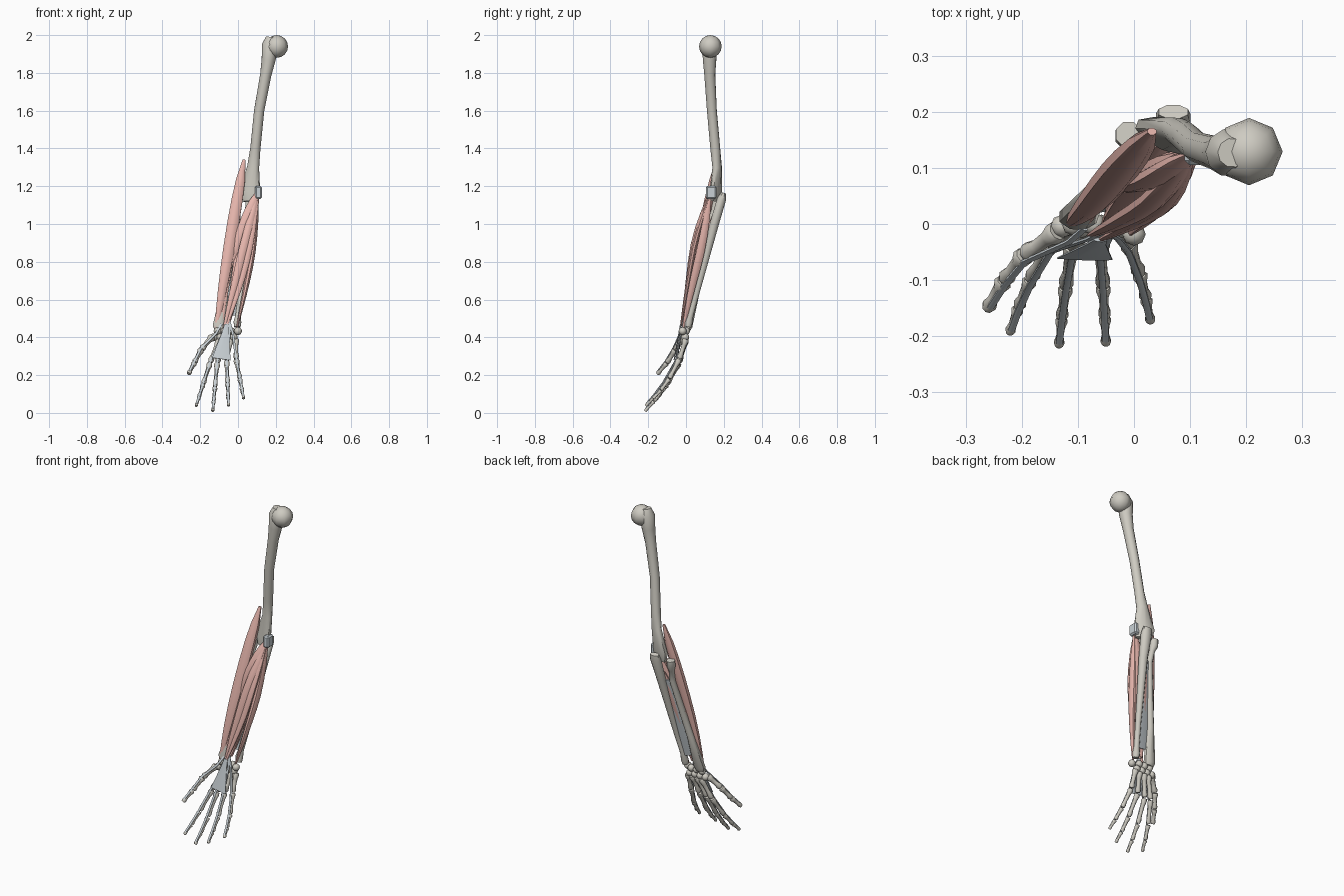
import bpy, bmesh, math
from mathutils import Vector, Matrix

if "Cube" in bpy.data.objects:
    bpy.data.objects.remove(bpy.data.objects["Cube"])


def material(name, rgb):
    m = bpy.data.materials.new(name)
    m.diffuse_color = (*rgb, 1)
    m.use_nodes = True
    m.node_tree.nodes["Principled BSDF"].inputs["Base Color"].default_value = m.diffuse_color
    return m


BONE = material("bone", (0.62, 0.60, 0.54))
MUSCLE = material("muscle", (0.80, 0.47, 0.42))
TENDON = material("tendon", (0.58, 0.63, 0.66))


def finish(name, bm, mat, angle=50):
    bmesh.ops.recalc_face_normals(bm, faces=bm.faces)
    me = bpy.data.meshes.new(name)
    bm.to_mesh(me)
    bm.free()
    me.materials.append(mat)
    me.shade_smooth()
    me.set_sharp_from_angle(angle=math.radians(angle))
    ob = bpy.data.objects.new(name, me)
    bpy.context.collection.objects.link(ob)


def loft(name, stations, mat, wide=(1, 0, 0), sides=8):
    """Elliptical rings; station = x, y, z, half width, half thickness."""
    bm = bmesh.new()
    pts = [Vector(s[:3]) for s in stations]
    last = len(pts) - 1
    rings = []
    for i, s in enumerate(stations):
        t = (pts[min(i + 1, last)] - pts[max(i - 1, 0)]).normalized()
        w = Vector(wide)
        w = (w - t * w.dot(t)).normalized()
        d = t.cross(w)
        angles = [2 * math.pi * (k + .5) / sides for k in range(sides)]
        rings.append([bm.verts.new(pts[i] + w * s[3] * math.cos(a) + d * s[-1] * math.sin(a))
                      for a in angles])
    for a, b in zip(rings, rings[1:]):
        for k in range(sides):
            j = (k + 1) % sides
            bm.faces.new((a[k], a[j], b[j], b[k]))
    bm.faces.new(rings[0])
    bm.faces.new(rings[-1])
    finish(name, bm, mat)


def curve_at(pts, t):
    """Point on a smooth curve through pts."""
    p = [Vector(q) for q in pts]
    p = [2 * p[0] - p[1]] + p + [2 * p[-1] - p[-2]]
    f = t * (len(pts) - 1)
    i = min(int(f), len(pts) - 2)
    f -= i
    a, b, c, d = p[i:i + 4]
    return .5 * (2 * b + (c - a) * f + (2 * a - 5 * b + 4 * c - d) * f ** 2
                 + (3 * b - a - 3 * c + d) * f ** 3)


def muscle(name, w, h, *pts):
    """Spindle belly tapering to a tendon at each end."""
    n = 8
    rings = []
    for i in range(n + 1):
        t = i / n
        k = .25 + .75 * max(0, math.sin(math.pi * t ** .75)) ** .8
        rings.append((*curve_at(pts, t), w * k, h * k))
    loft(name, rings, MUSCLE)


def ball(name, loc, r):
    bm = bmesh.new()
    bmesh.ops.create_uvsphere(bm, u_segments=8, v_segments=8, radius=r,
                              matrix=Matrix.Translation(loc))
    finish(name, bm, BONE, 60)


def small_bone(name, a, b, r):
    """Short hand bone with flared ends."""
    prof = [(.02, .8), (.1, 1), (.3, .7), (.65, .6), (.86, .85), (.97, .65)]
    loft(name, [(*a.lerp(b, t), r * k) for t, k in prof], BONE)


# Upper arm bone
loft("humerus", [
    (.175, .127, 1.99, .026), (.17, .127, 1.95, .043), (.162, .125, 1.87, .037),
    (.147, .126, 1.79, .03), (.112, .137, 1.6, .027), (.092, .155, 1.4, .027),
    (.08, .165, 1.3, .033, .024), (.06, .157, 1.17, .062, .027), (.06, .152, 1.12, .045, .02),
], BONE, (.93, -.35, 0), 10)
ball("humerus_head", (.205, .129, 1.94), .06)

# Forearm bones
loft("ulna", [
    (.07, .2, 1.165, .028, .014), (.07, .188, 1.13, .033, .026), (.06, .15, 1, .026),
    (.02, .06, .65, .017), (.002, .025, .52, .016), (-.003, .015, .48, .022),
    (-.003, .01, .455, .018)], BONE)
loft("radius", [
    (-.01, .16, 1.135, .024), (-.01, .156, 1.1, .025), (-.006, .147, 1.07, .016),
    (0, .13, 1, .018), (-.07, .055, .65, .021), (-.1, .012, .46, .036, .024),
    (-.098, .008, .44, .028, .018)], BONE)
loft("interosseous_membrane", [(.03, .14, 1, .03, .003), (-.045, .025, .52, .045, .003)],
     TENDON, (1, .15, 0))

# Common flexor origin on the inner elbow
bm = bmesh.new()
bmesh.ops.create_cube(bm, size=1, matrix=Matrix.Translation((.108, .133, 1.167))
                      @ Matrix.Diagonal((.036, .055, .07, 1)))
bmesh.ops.bevel(bm, geom=bm.edges[:], offset=.008, segments=1, affect='EDGES')
finish("flexor_origin", bm, TENDON, 30)

# Forearm muscles: half width, half thickness, then the path from elbow to wrist
muscle("brachioradialis", .034, .027,
       (.032, .165, 1.34), (-.018, .105, 1.05), (-.072, .04, .72), (-.115, 0, .45))
muscle("pronator_teres", .029, .017, (.1, .125, 1.165), (.025, .078, .98), (-.062, .06, .72))
muscle("flexor_carpi_radialis", .024, .018,
       (.1, .12, 1.15), (.04, .048, .92), (-.018, .01, .68), (-.078, -.02, .43))
muscle("palmaris_longus", .02, .015,
       (.102, .12, 1.14), (.064, .048, .9), (.018, .012, .7), (-.06, -.028, .46))
muscle("flexor_carpi_ulnaris", .018, .024,
       (.106, .128, 1.14), (.08, .082, .88), (.045, .035, .68), (-.006, -.015, .45))
muscle("flexor_superficialis", .043, .02,
       (.085, .125, 1.12), (.025, .075, .85), (-.052, -.01, .48))
muscle("flexor_profundus", .036, .018, (.05, .14, 1.04), (.01, .08, .8), (-.048, .004, .48))
muscle("thumb_flexor", .018, .012, (-.02, .11, .92), (-.06, .055, .7), (-.088, -.005, .46))

# Wrist bones in two rows
for i in range(4):
    ball(f"carpal_upper_{i}", (-.108 + .036 * i, -.018 if i == 3 else 0, .433), .021)
    ball(f"carpal_lower_{i}", (-.128 + .035 * i, -.004, .4), .021)

# Digits: base, knuckle, tip; the joints between are spaced along a slight bend
digits = {
    "thumb": [(-.135, -.012, .405), (-.195, -.055, .335), (-.262, -.152, .205)],
    "index": [(-.1, 0, .388), (-.148, -.035, .265), (-.222, -.195, .035)],
    "middle": [(-.072, 0, .388), (-.11, -.04, .265), (-.134, -.218, .008)],
    "ring": [(-.04, 0, .388), (-.06, -.04, .275), (-.05, -.215, .036)],
    "little": [(-.012, 0, .392), (-.01, -.035, .285), (.03, -.175, .075)],
}
for name, pts in digits.items():
    base, knuckle, tip = map(Vector, pts)
    thumb = name == "thumb"
    inner = [(.54, .007)] if thumb else [(.5, .016), (.79, .012)]
    joints = [base, knuckle, *[knuckle.lerp(tip, t) + Vector((0, b, 0)) for t, b in inner], tip]
    for i in range(len(joints) - 1):
        small_bone(f"{name}_bone_{i}", joints[i], joints[i + 1], (.021 if thumb else .019) - .0025 * i)
    # Flexor tendon along the palm side
    start = Vector((-.088, -.008, .47)) if thumb else Vector((-.052, -.012, .5))
    path = [start, start.lerp(base, .6) + Vector((0, -.022, -.01))]
    for i in range(1, len(joints)):
        d = (joints[i] - joints[i - 1]).normalized()
        palm = Vector((1, 0, 0)).cross(d)
        palm *= -1 if palm.y > 0 else 1
        back = .015 if i == len(joints) - 1 else 0
        path.append(joints[i] - d * back + palm.normalized() * (.018 - .003 * i))
    loft(name + "_tendon", [(*p, .007, .004) for p in path], TENDON, sides=6)

# Palm sheet
loft("palmar_aponeurosis", [
    (-.06, -.028, .47, .012, .004), (-.068, -.037, .42, .02, .004),
    (-.088, -.062, .285, .054, .003)], TENDON)
